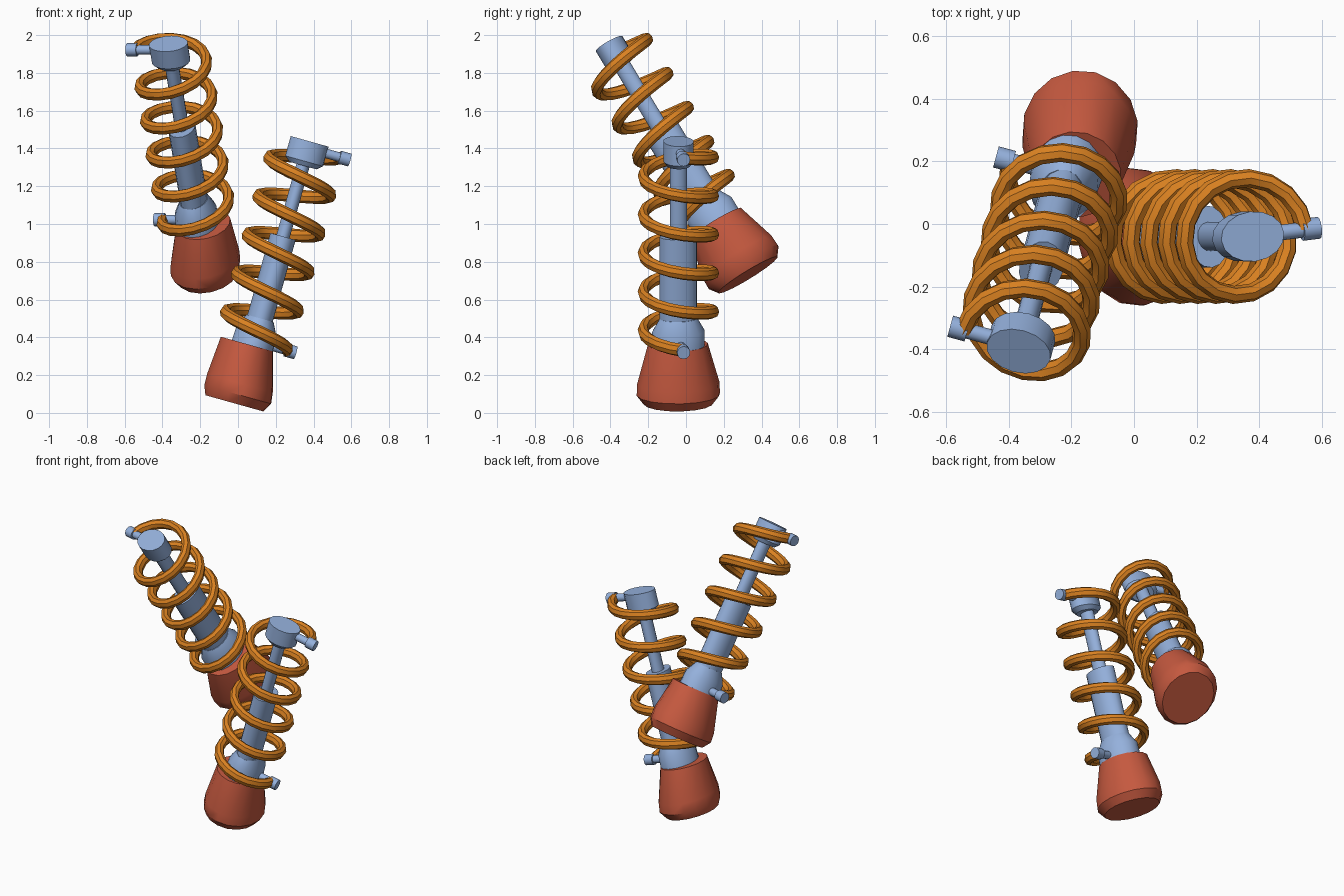
import bpy, bmesh
from math import sin, cos, pi, radians
from mathutils import Matrix, Vector

cube = bpy.data.objects.get("Cube")
if cube:
    bpy.data.objects.remove(cube, do_unlink=True)


def material(name, rgb):
    m = bpy.data.materials.new(name)
    m.use_nodes = True
    m.diffuse_color = (*rgb, 1)
    m.node_tree.nodes["Principled BSDF"].inputs["Base Color"].default_value = (*rgb, 1)
    return m


BLUE = material("steel blue", (0.30, 0.44, 0.72))
ORANGE = material("spring orange", (0.70, 0.22, 0.015))
RED = material("foot red", (0.56, 0.10, 0.05))


def skin(name, rings, frame, mat):
    """Join a row of point rings into a capped tube."""
    bm = bmesh.new()
    loops = [[bm.verts.new(frame @ p) for p in ring] for ring in rings]
    n = len(loops[0])
    for a, b in zip(loops, loops[1:]):
        for i in range(n):
            j = (i + 1) % n
            bm.faces.new((a[i], a[j], b[j], b[i]))
    bm.faces.new(loops[0][::-1])
    bm.faces.new(loops[-1])
    bmesh.ops.recalc_face_normals(bm, faces=bm.faces)
    mesh = bpy.data.meshes.new(name)
    bm.to_mesh(mesh)
    bm.free()
    mesh.materials.append(mat)
    ob = bpy.data.objects.new(name, mesh)
    bpy.context.collection.objects.link(ob)
    bpy.ops.object.select_all(action="DESELECT")
    ob.select_set(True)
    bpy.context.view_layer.objects.active = ob
    bpy.ops.object.shade_smooth_by_angle(angle=radians(32))


def column(name, profile, frame, mat, n=16):
    """Stack ellipses given as (height, x offset, x radius, y radius)."""
    skin(name, [[Vector((c + rx * cos(2 * pi * i / n), ry * sin(2 * pi * i / n), h))
                 for i in range(n)] for h, c, rx, ry in profile], frame, mat)


def spring(name, frame, radius=0.187, low=0.345, high=1.405, turns=5, steps=18, n=8):
    rings = []
    for k in range(turns * steps + 1):
        a = -2 * pi * k / steps
        h = low + (high - low) * k / (turns * steps)
        out = Vector((cos(a), sin(a), 0))
        rings.append([out * (radius + 0.029 * cos(2 * pi * i / n))
                      + Vector((0, 0, h + 0.035 * sin(2 * pi * i / n))) for i in range(n)])
    skin(name, rings, frame, ORANGE)


def peg(name, frame, height):
    turn = frame @ Matrix.Translation((0, 0, height)) @ Matrix.Rotation(pi / 2, 4, "Y")
    column(name, [(0, 0, 0.025, 0.025), (0.175, 0, 0.025, 0.025), (0.175, 0, 0.035, 0.035),
                  (0.232, 0, 0.035, 0.035)], turn, BLUE, 12)


def leg(side, base, axis, peg_dir, mirror):
    w = Vector(axis).normalized()
    u = Vector(peg_dir)
    u = (u - w * u.dot(w)).normalized()
    v = w.cross(u) * mirror
    frame = Matrix.Translation(base) @ Matrix((u, v, w)).transposed().to_4x4()
    # Tapered rubber foot
    column(side + "_foot", [(0, -0.01, 0.16, 0.185), (0.05, -0.005, 0.185, 0.222),
                            (0.11, -0.01, 0.182, 0.22), (0.32, -0.03, 0.145, 0.16)], frame, RED)
    # Damper: flared collar, outer tube, thin rod and cap
    column(side + "_collar", [(0.28, 0, 0.115, 0.14), (0.40, 0, 0.11, 0.14),
                              (0.47, 0, 0.075, 0.10)], frame, BLUE)
    column(side + "_tube", [(0.40, 0, 0.07, 0.10), (0.92, 0, 0.07, 0.10)], frame, BLUE)
    column(side + "_rod", [(0.88, 0, 0.036, 0.046), (1.38, 0, 0.036, 0.046)], frame, BLUE)
    column(side + "_cap", [(1.31, 0, 0.075, 0.062), (1.335, 0, 0.105, 0.08),
                           (1.443, 0, 0.105, 0.08)], frame, BLUE)
    # Coil and the pegs that hold its two ends
    spring(side + "_spring", frame)
    peg(side + "_lower_peg", frame, 0.345)
    peg(side + "_upper_peg", frame, 1.405)


leg("left", (-0.01, -0.04, 0.048), (0.27, 0, 0.963), (0.956, 0.12, -0.268), 1)
leg("right", (-0.17, 0.33, 0.73), (-0.138, -0.511, 0.849), (-0.965, 0.262, 0), -1)
